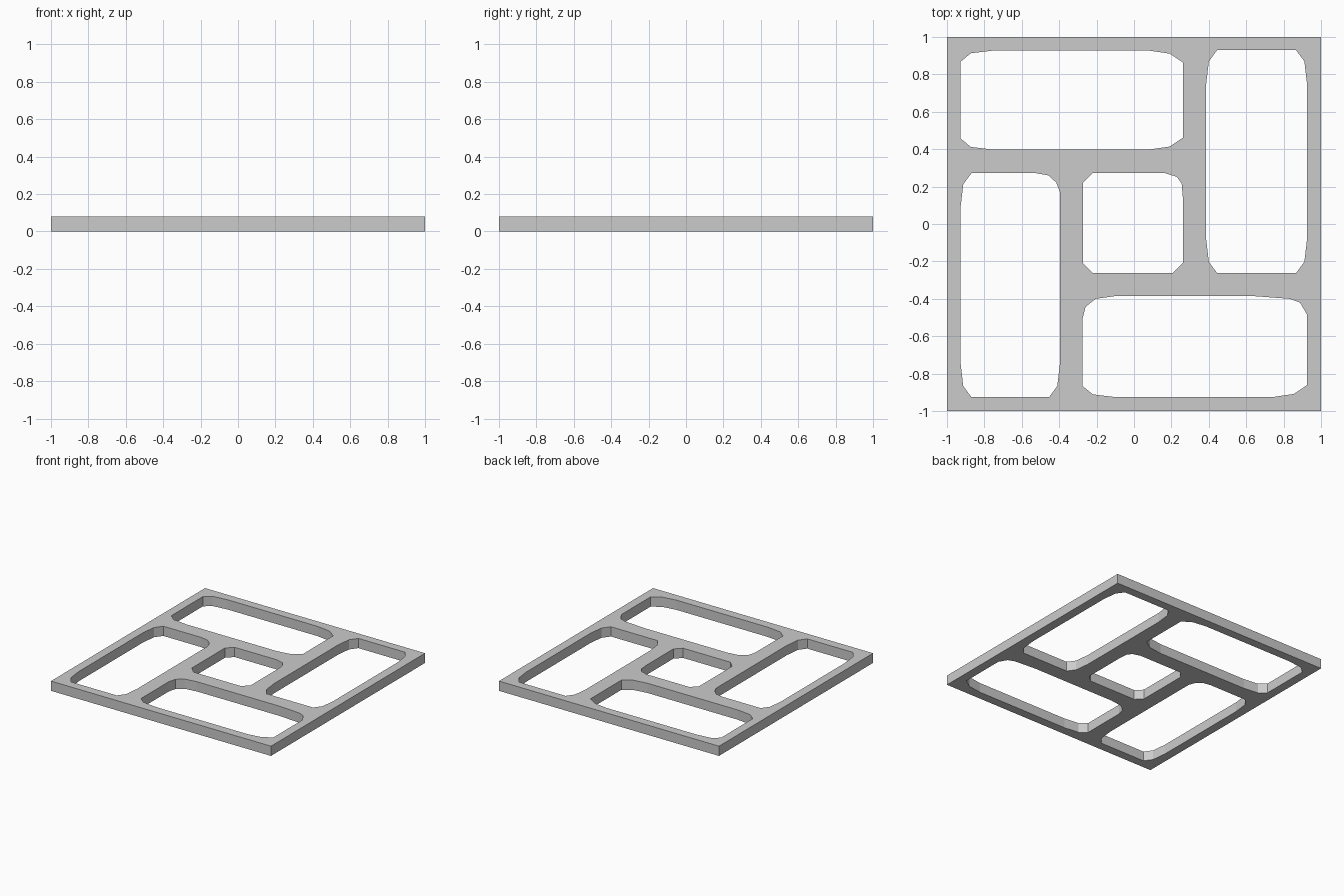
import bpy

if "Cube" in bpy.data.objects:
    bpy.data.objects.remove(bpy.data.objects["Cube"])

THICK = 0.08

# Corner profiles as (x inset, y inset), from the vertical side to the horizontal side
wide = [(0, .06), (.055, .015), (.18, 0)]
wider = [(0, .065), (.072, .017), (.19, 0)]
tall = [(0, .18), (.014, .06), (.058, 0)]
soft_wide = [(0, .12), (.016, .057), (.07, .014), (.17, 0)]
far_wide = [(0, .10), (.038, .035), (.092, .014), (.28, 0)]
soft_tall = [(0, .10), (.02, .05), (.062, .012), (.13, 0)]
soft_small = [(0, .13), (.006, .056), (.032, .02), (.096, 0)]
chamfer = [(0, .052), (.052, 0)]


def opening(x0, y0, x1, y1, tl, tr, br, bl):
    """Closed outline of a rectangular opening, clockwise from the lower left."""
    return ([(x0 + dx, y1 - dy) for dx, dy in tl]
            + [(x1 - dx, y1 - dy) for dx, dy in reversed(tr)]
            + [(x1 - dx, y0 + dy) for dx, dy in br]
            + [(x0 + dx, y0 + dy) for dx, dy in reversed(bl)])


outlines = [
    # outer square
    [(-1, -1), (1, -1), (1, 1), (-1, 1)],
    # upper, right, lower and left openings of the pinwheel
    opening(-.927, .397, .263, .928, wide, wider, wider, wide),
    opening(.386, -.262, .925, .929, tall, tall, tall, tall),
    opening(-.275, -.926, .926, -.386, soft_wide, far_wide, wider, wide),
    opening(-.927, -.926, -.396, .272, tall, soft_tall, tall, tall),
    # centre opening
    opening(-.273, -.261, .261, .272, chamfer, soft_small, chamfer, chamfer),
]

# Panel: filled 2D curve with holes, extruded to thickness
curve = bpy.data.curves.new("lattice_panel", 'CURVE')
curve.dimensions = '2D'
curve.fill_mode = 'BOTH'
curve.extrude = THICK / 2
for pts in outlines:
    spline = curve.splines.new('POLY')
    spline.points.add(len(pts) - 1)
    for point, (x, y) in zip(spline.points, pts):
        point.co = (x, y, 0, 1)
    spline.use_cyclic_u = True

panel = bpy.data.objects.new("lattice_panel", curve)
bpy.context.collection.objects.link(panel)
panel.location.z = THICK / 2

# Turn into a clean flat-shaded mesh
bpy.context.view_layer.objects.active = panel
panel.select_set(True)
bpy.ops.object.convert(target='MESH')
bpy.ops.object.mode_set(mode='EDIT')
bpy.ops.mesh.select_all(action='SELECT')
bpy.ops.mesh.remove_doubles(threshold=0.0001)
bpy.ops.mesh.normals_make_consistent(inside=False)
bpy.ops.object.mode_set(mode='OBJECT')
bpy.ops.object.shade_flat()
